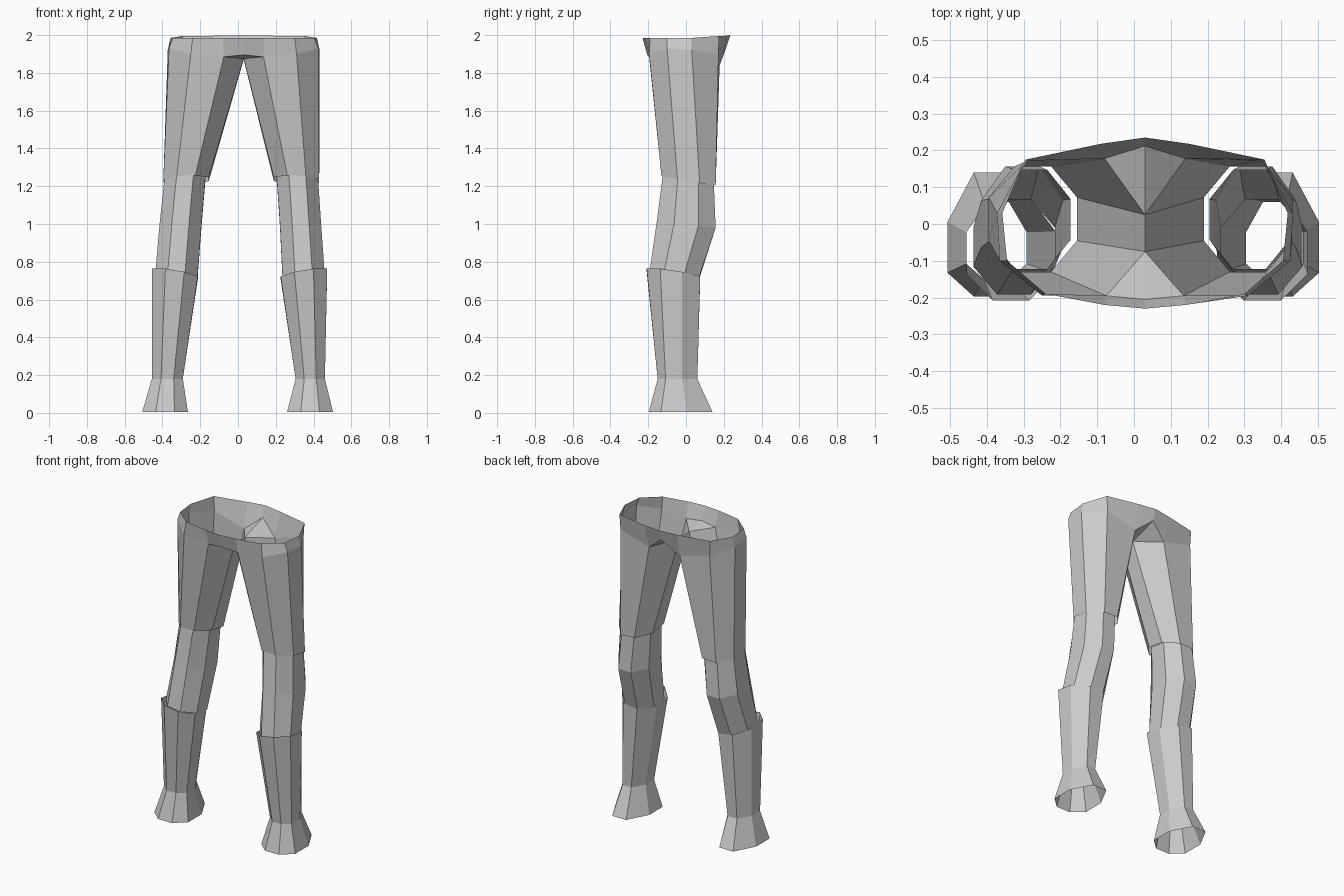
import bpy
from mathutils import Vector

cube = bpy.data.objects.get("Cube")
if cube:
    bpy.data.objects.remove(cube, do_unlink=True)

grey = bpy.data.materials.new("plain grey")
grey.use_nodes = True
GREY = (0.6, 0.6, 0.6, 1.0)
grey.diffuse_color = GREY
grey.node_tree.nodes["Principled BSDF"].inputs["Base Color"].default_value = GREY

HIP_X = 0.03      # the hips sit slightly off centre
FLAT = 0.41       # half length of a facet on a unit octagon


def make_object(name, verts, faces):
    mesh = bpy.data.meshes.new(name)
    mesh.from_pydata(verts, [], faces)
    mesh.materials.append(grey)
    mesh.update()
    obj = bpy.data.objects.new(name, mesh)
    bpy.context.collection.objects.link(obj)
    return obj


def octagon(side, x_in, x_out, y_front, y_back, z, tilt_y=0.0, tilt_x=0.0, shift=0.0):
    """Eight corners from inner front, round the outside, to inner back."""
    corners = [(-1, -FLAT), (-FLAT, -1), (FLAT, -1), (1, -FLAT),
               (1, FLAT), (FLAT, 1), (-FLAT, 1), (-1, FLAT)]
    cx, rx = (x_in + x_out) / 2, (x_out - x_in) / 2
    cy, ry = (y_front + y_back) / 2, (y_back - y_front) / 2
    ring = []
    for u, v in corners:
        y = cy + v * ry + (shift if abs(u) == 1 else 0)
        ring.append(Vector((side * (cx + u * rx), y,
                            max(0, z + v * tilt_y + u * tilt_x))))
    return ring


def bridge(start_a, start_b, side, count=8):
    """Quads between two closed rings, facing outwards on either side."""
    faces = []
    for i in range(count):
        j = (i + 1) % count
        quad = (start_a + i, start_b + i, start_b + j, start_a + j)
        faces.append(quad if side > 0 else quad[::-1])
    return faces


def tube(name, side, rings):
    """Open faceted sleeve, listed from the top ring down."""
    verts = [v for ring in rings for v in ring]
    faces = []
    for k in range(len(rings) - 1):
        faces += bridge(k * 8, k * 8 + 8, side)
    return make_object(name, verts, faces)


# Outward sway of each leg at cuff, knee, boot top, ankle and hem
legs = {
    "left": (1, dict(cuff=(0.19, 0.43), top=(0.205, 0.423), knee=(0.222, 0.44),
                     shin=(0.236, 0.458), boot=(0.226, 0.472),
                     ankle=(0.305, 0.46), hem=(0.26, 0.503))),
    "right": (-1, dict(cuff=(0.155, 0.395), top=(0.172, 0.388), knee=(0.193, 0.415),
                       shin=(0.215, 0.437), boot=(0.213, 0.456),
                       ankle=(0.292, 0.456), hem=(0.265, 0.507))),
}

# Lower legs: knee sleeve and flared boot
for label, (side, x) in legs.items():
    tube(label + "_knee_sleeve", side, [
        octagon(side, *x["top"], -0.122, 0.147, 1.245, -0.02),
        octagon(side, *x["knee"], -0.155, 0.157, 0.995, -0.015),
        octagon(side, *x["shin"], -0.192, 0.066, 0.725, -0.022, 0.015)])
    tube(label + "_boot", side, [
        octagon(side, *x["boot"], -0.208, 0.075, 0.735, -0.02, 0.02, -0.012),
        octagon(side, *x["ankle"], -0.15, 0.06, 0.18, 0, 0, -0.02),
        octagon(side, *x["hem"], -0.197, 0.14, 0.005, 0, 0, -0.035)])

# Trousers: half profiles running front to back, measured from the hip centre
waist = [(0, -0.23, 1.985), (0.11, -0.22, 1.985), (0.27, -0.19, 1.985),
         (0.375, -0.10, 1.985), (0.388, 0.03, 1.985), (0.325, 0.175, 1.995),
         (0.12, 0.218, 1.997), (0, 0.235, 2.0)]
hip = [(0, -0.205, 1.895), (0.105, -0.195, 1.885), (0.28, -0.195, 1.9),
       (0.395, -0.10, 1.93), (0.402, 0.03, 1.92), (0.32, 0.172, 1.90),
       (0.11, 0.178, 1.84), (0, 0.212, 1.93)]
crotch = [(0, -0.075, 1.875), (0, 0.025, 1.87)]

verts, faces = [], []
for side, x in legs.values():
    base = len(verts)
    for px, py, pz in waist + hip + crotch:
        verts.append(Vector((HIP_X + side * px, py, pz)))
    cuff = octagon(side, *x["cuff"], -0.13, 0.157, 1.232, -0.024, -0.005)
    verts += cuff
    n = len(waist)
    half = [(i, n + i, n + i + 1, i + 1) for i in range(n - 1)]
    front, back = 2 * n, 2 * n + 1
    # gusset triangles joining the belly and seat to the crotch
    half += [(n, front, n + 1), (2 * n - 2, back, 2 * n - 1)]
    # thigh facets from the leg opening down to the cuff
    opening = [front] + list(range(n + 1, 2 * n - 1)) + [back]
    first = 2 * n + 2
    for i in range(8):
        j = (i + 1) % 8
        half.append((opening[i], first + i, first + j, opening[j]))
    for f in half:
        f = tuple(base + i for i in f)
        faces.append(f if side > 0 else f[::-1])

trousers = make_object("trousers", verts, faces)

# Weld the two halves along the centre seam
import bmesh
bm = bmesh.new()
bm.from_mesh(trousers.data)
bmesh.ops.remove_doubles(bm, verts=bm.verts, dist=0.0005)
bm.to_mesh(trousers.data)
bm.free()
